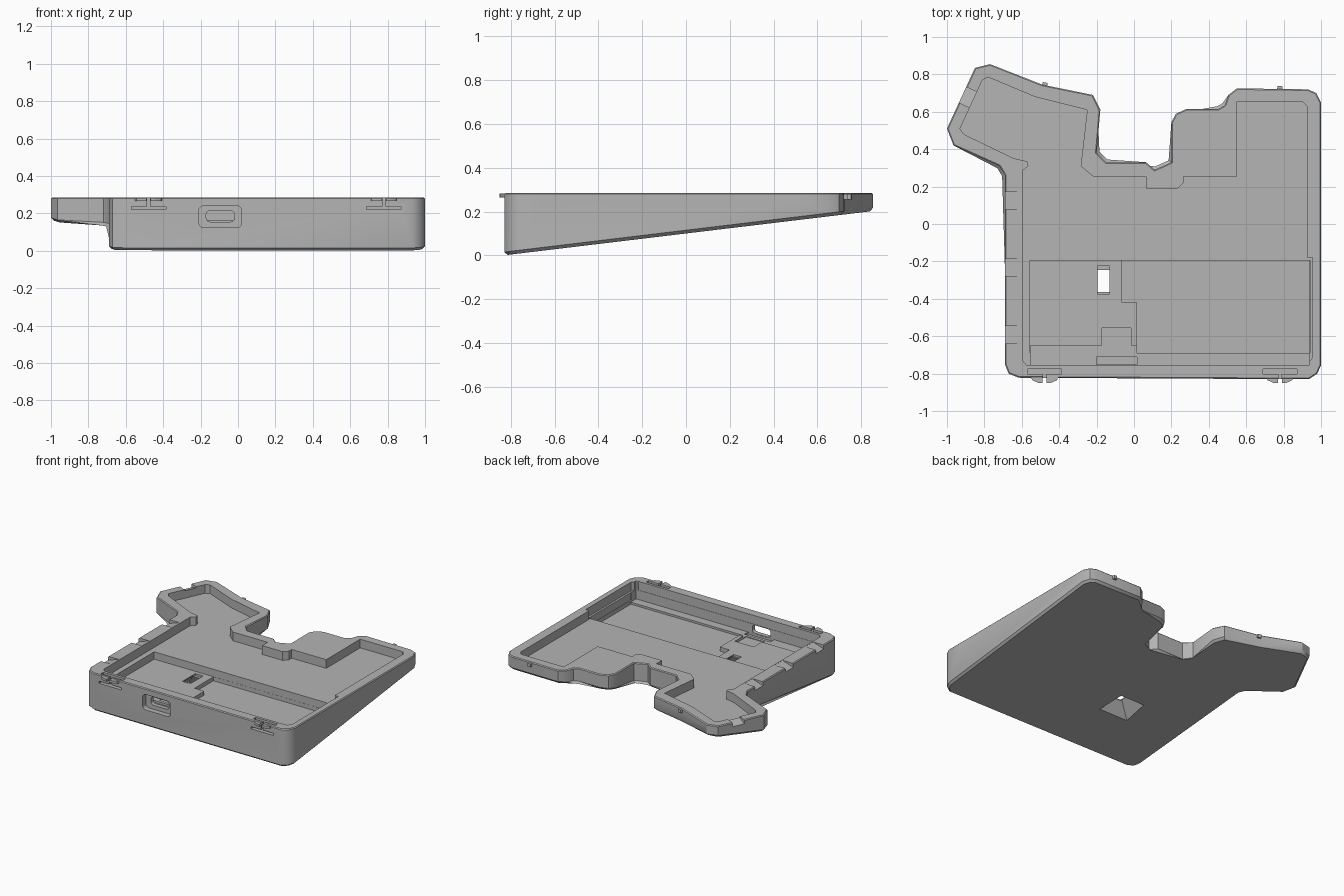
import bpy, bmesh
from math import atan2, sin, cos, pi
from mathutils import Matrix, Vector

cube = bpy.data.objects.get("Cube")
if cube:
    bpy.data.objects.remove(cube)

grey = bpy.data.materials.new("plain_grey")
grey.use_nodes = True
grey.diffuse_color = (0.46, 0.46, 0.46, 1)
grey.node_tree.nodes["Principled BSDF"].inputs["Base Color"].default_value = (0.46, 0.46, 0.46, 1)

TOP = 0.285
FLOOR = 0.22


def slope(y):
    return max(0.0, (y + 0.83) * 0.12)


def to_object(bm, name):
    bmesh.ops.recalc_face_normals(bm, faces=bm.faces)
    mesh = bpy.data.meshes.new(name)
    bm.to_mesh(mesh)
    bm.free()
    mesh.materials.append(grey)
    obj = bpy.data.objects.new(name, mesh)
    bpy.context.collection.objects.link(obj)
    return obj


def prism(name, outline, z0, z1, matrix=Matrix()):
    """Extrude an outline from z0 to z1, then place it."""
    bm = bmesh.new()
    face = bm.faces.new([bm.verts.new((x, y, z0)) for x, y in outline])
    new = bmesh.ops.extrude_face_region(bm, geom=[face])["geom"]
    moved = [v for v in new if isinstance(v, bmesh.types.BMVert)]
    bmesh.ops.translate(bm, verts=moved, vec=(0, 0, z1 - z0))
    bm.transform(matrix)
    return to_object(bm, name)


def box(name, x0, x1, y0, y1, z0, z1):
    return prism(name, [(x0, y0), (x1, y0), (x1, y1), (x0, y1)], z0, z1)


def cut(target, cutter):
    mod = target.modifiers.new("cut", 'BOOLEAN')
    mod.operation = 'DIFFERENCE'
    mod.solver = 'EXACT'
    mod.object = cutter
    bpy.context.view_layer.objects.active = target
    bpy.ops.object.modifier_apply(modifier=mod.name)
    bpy.data.objects.remove(cutter)


# Wedge body: outer outline with a sloped underside
outer = [(-.615, -.822), (.935, -.83), (.98, -.80), (1, -.755), (1, .65), (.975, .70), (.93, .72),
         (.55, .725), (.505, .69), (.485, .635), (.45, .615), (.28, .615), (.225, .59), (.2, .545),
         (.2, .33), (.11, .29), (.065, .33), (-.15, .33), (-.2, .38), (-.18, .61), (-.22, .69),
         (-.49, .745), (-.77, .855), (-.85, .835), (-1, .51), (-.965, .42), (-.72, .31),
         (-.69, .26), (-.69, -.75), (-.67, -.80)]
bm = bmesh.new()
low = [bm.verts.new((x, y, slope(y))) for x, y in outer]
high = [bm.verts.new((x, y, TOP)) for x, y in outer]
bottom = bm.faces.new(low[::-1])
lid = bm.faces.new(high)
for i in range(len(low)):
    j = (i + 1) % len(low)
    bm.faces.new((low[i], low[j], high[j], high[i]))
rims = (list(bottom.edges), 0.015), (list(lid.edges), 0.006)
for edges, width in rims:
    bmesh.ops.bevel(bm, geom=edges, offset=width, segments=1, affect='EDGES')
case = to_object(bm, "case_body")

# Shallow cavity following the outline
inner = [(-.575, -.755), (.92, -.755), (.955, -.715), (.955, -.18), (.925, -.18), (.925, .63),
         (.9, .655), (.55, .655), (.55, .255), (.265, .255), (.265, .22), (.235, .19), (.065, .19),
         (.065, .255), (-.22, .255), (-.285, .31), (-.25, .61), (-.53, .68), (-.78, .785),
         (-.81, .77), (-.93, .51), (-.91, .48), (-.64, .35), (-.57, .335), (-.565, .31),
         (-.595, .285), (-.595, -.73)]
cut(case, prism("cavity", inner, FLOOR, .4))

# Deep pocket: front strip, raised left platform, lower right floor
cut(case, box("strip", -.554, .939, -.753, -.65, .15, .3))
cut(case, box("platform", -.555, .94, -.69, -.195, .165, .31))
lower = [(-.065, -.196), (-.065, -.42), (.015, -.42), (.015, -.689), (.938, -.689), (.938, -.196)]
cut(case, prism("lower_floor", lower, .135, .25))
cut(case, box("connector_seat", -.17, -.015, -.688, -.555, .145, .25))
cut(case, box("port_seat", -.2, .015, -.752, -.71, .135, .25))

# Switch opening: recess above, tapered pit from below
cut(case, box("switch_recess", -.195, -.13, -.375, -.225, .15, .25))
bm = bmesh.new()
bmesh.ops.create_cube(bm, size=1)
for v in bm.verts:
    up = v.co.z > 0
    sx, sy = (.045, .10) if up else (.27, .23)
    v.co = Vector((-.1625 + v.co.x * sx, -.305 + v.co.y * sy, .17 if up else .03))
cut(case, to_object(bm, "switch_pit"))


# Rounded port opening in the front wall
def rounded(x0, x1, z0, z1, r):
    pts = []
    for cx, cz, a in ((x1 - r, z1 - r, 0), (x0 + r, z1 - r, 1), (x0 + r, z0 + r, 2), (x1 - r, z0 + r, 3)):
        for k in range(4):
            t = (a + k / 3) * pi / 2
            pts.append((cx + r * cos(t), cz + r * sin(t)))
    return pts


upright = Matrix.Rotation(pi / 2, 4, 'X')
cut(case, prism("port_recess", rounded(-.21, .02, .125, .24, .025), .785, .9, upright))
cut(case, prism("port_hole", rounded(-.17, -.02, .155, .215, .02), .70, .9, upright))


# Ramped notches across the side rims, low on the outside
def notch(x, y, inward, width=.092):
    ramp = [(-.03, .245), (.085, .284), (.085, .33), (-.03, .33)]
    place = (Matrix.Translation((x, y, 0)) @ Matrix.Rotation(inward, 4, 'Z') @ upright)
    cut(case, prism("notch", ramp, -width / 2, width / 2, place))


for y in (-.612, -.245, .125, .49):
    notch(1, y, pi)
for y in (-.592, -.232, .125):
    notch(-.69, y, 0)
notch(-.915, .69, atan2(-.42, .91))

# Front snap clips: flexible strip with split half-round tabs
for side, cx in (("right", -.478), ("left", .78)):
    cut(case, box("slit", cx - .092, cx + .092, -.9, -.776, .22, .236))
    cut(case, box("groove", cx - .0915, cx + .0915, -.803, -.775, .221, .4))
    cut(case, box("split", cx - .008, cx + .008, -.9, -.79, .23, .4))
    for s in (-1, 1):
        tab = [(cx + s * .01, -.81), (cx + s * .08, -.81), (cx + s * .065, -.836),
               (cx + s * .035, -.849), (cx + s * .01, -.851)]
        prism(f"{side}_front_tab_{'outer' if s == 1 else 'inner'}", tab, .265, .283)

# Back catches
for side, cx, cy, turn in (("right", -.478, .742, -.2), ("left", .78, .724, 0)):
    place = Matrix.Translation((cx, cy, 0)) @ Matrix.Rotation(turn, 4, 'Z')
    prism(f"{side}_back_catch", [(-.016, -.01), (.016, -.01), (.012, .015), (-.012, .015)], .255, .28, place)

# Smooth rounded corners, crisp edges
bpy.ops.object.select_all(action='DESELECT')
case.select_set(True)
bpy.context.view_layer.objects.active = case
bpy.ops.object.shade_smooth_by_angle(angle=0.6)
